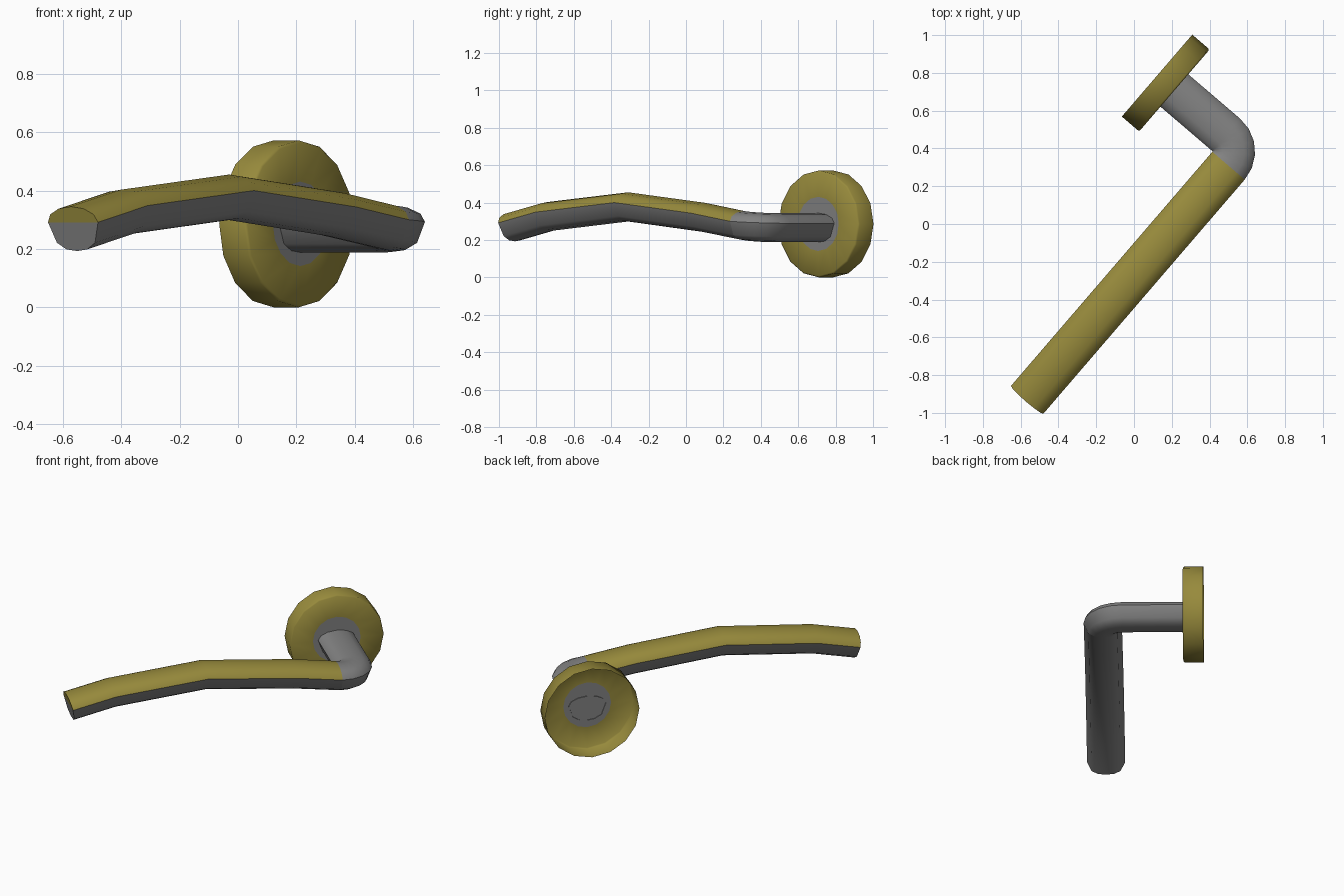
import bpy, bmesh
from math import sin, cos, pi
from mathutils import Vector

if "Cube" in bpy.data.objects:
    bpy.data.objects.remove(bpy.data.objects["Cube"])

# Frame of the lever: A = rosette axis, D = grip direction, O = rosette front centre
A = Vector((0.758, -0.652, 0))
D = Vector((-0.652, -0.758, 0))
Z = Vector((0, 0, 1))
O = Vector((0.21, 0.71, 0))


def material(name, colour):
    m = bpy.data.materials.new(name)
    m.diffuse_color = (*colour, 1)
    m.use_nodes = True
    m.node_tree.nodes["Principled BSDF"].inputs["Base Color"].default_value = m.diffuse_color
    return m


brass = material("brass", (0.31, 0.255, 0.045))
steel = material("steel", (0.225, 0.225, 0.225))


def make(name, bm, mat, angle=40):
    bmesh.ops.recalc_face_normals(bm, faces=bm.faces)
    me = bpy.data.meshes.new(name)
    bm.to_mesh(me)
    bm.free()
    ob = bpy.data.objects.new(name, me)
    bpy.context.collection.objects.link(ob)
    me.materials.append(mat)
    bpy.ops.object.select_all(action='DESELECT')
    ob.select_set(True)
    bpy.context.view_layer.objects.active = ob
    bpy.ops.object.shade_smooth_by_angle(angle=angle * pi / 180)
    return ob


def bridge(bm, rings, closed):
    for r, s in zip(rings, rings[1:]):
        n = len(r)
        for i in range(n if closed else n - 1):
            j = (i + 1) % n
            bm.faces.new((r[i], r[j], s[j], s[i]))


def sweep(name, profile, stations, mat, closed=False, cap=False):
    bm = bmesh.new()
    rings = [[bm.verts.new(c + out * x + up * y) for x, y in profile]
             for c, out, up in stations]
    bridge(bm, rings, closed)
    if cap:
        bm.faces.new(rings[-1])
    return make(name, bm, mat)


# Cross-section: deep faceted underside, shallow domed top
W, S = 0.113, 0.022
half = [(W, S), (0.086, -0.05), (0.047, -0.073)]
under = half + [(0, -0.079)] + [(-x, y) for x, y in reversed(half)]
top = [(-W * cos(k * pi / 6), S + 0.055 * sin(k * pi / 6)) for k in range(7)]

# Neck: straight out of the rosette, then a bend pivoting on its inner corner
R = 0.116
neck = [(O + Z * 0.267, -D, Z)]
for k in range(6):
    t = k / 5 * pi / 2
    c = O + A * (0.366 + R * sin(t)) + D * (0.115 - R * cos(t))
    neck.append((c + Z * (0.267 + 0.011 * (k / 5) ** 2), A * sin(t) - D * cos(t), Z))
sweep("neck", under + top[1:-1], neck, steel, closed=True)

# Grip: gently arched, split into grey underside and brass top
path = [(0, 0.278), (0.28, 0.322), (0.815, 0.378), (1.37, 0.327), (1.63, 0.270)]
pts = [O + A * (0.366 + R) + D * (0.115 + u) + Z * z for u, z in path]
grip = []
for i, p in enumerate(pts):
    tan = (pts[min(i + 1, len(pts) - 1)] - pts[max(i - 1, 0)]).normalized()
    up = Z if i == 0 else A.cross(tan).normalized()
    if up.z < 0:
        up = -up
    grip.append((p, A, up))
sweep("grip_underside", under, grip, steel, cap=True)
sweep("grip_top", top, grip, brass, cap=True)


# Rosette: hollow 16-sided cup, open at the back, with a grey centre disc
def ring(bm, r, v):
    return [bm.verts.new(O + A * v + Z * 0.286 + D * (r * sin(k * pi / 8)) + Z * (r * cos(k * pi / 8)))
            for k in range(16)]


bm = bmesh.new()
bridge(bm, [ring(bm, r, v) for r, v in
            ((0.286, -0.116), (0.286, -0.003), (0.278, 0.005), (0.145, 0.005))], True)
make("rosette", bm, brass, 50)

bm = bmesh.new()
bm.faces.new(ring(bm, 0.145, 0.005))
disc = make("rosette_centre", bm, steel)
if disc.data.polygons[0].normal.dot(A) < 0:
    disc.data.flip_normals()
